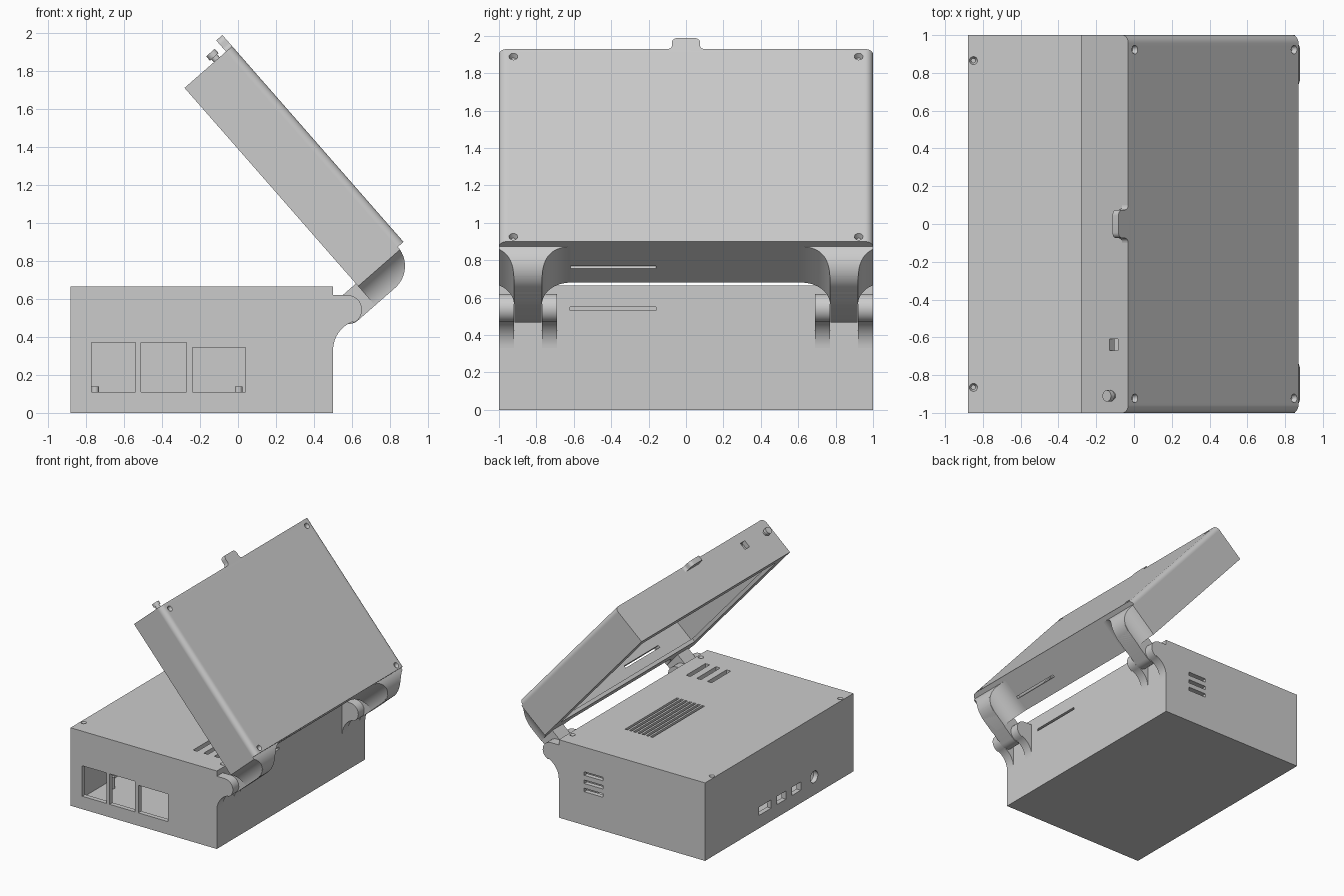
import bpy, bmesh, math
from mathutils import Matrix, Vector

if "Cube" in bpy.data.objects:
    bpy.data.objects.remove(bpy.data.objects["Cube"])

# Lid frame: local x = thickness (outwards), y = width, z = up along the lid
LID = Matrix.Translation((0.62, 0, 0.68)) @ Matrix.Rotation(math.radians(-41.2), 4, 'Y')
I = Matrix.Identity(4)
LEN, THK, PLATE = 1.368, 0.333, 0.29


def arc(cx, cy, r, a0, a1, n=12):
    return [(cx + r * math.cos(math.radians(a0 + (a1 - a0) * i / n)),
             cy + r * math.sin(math.radians(a0 + (a1 - a0) * i / n))) for i in range(n + 1)]


def prism(bm, pts, axis, a, b):
    """Extrude a 2D outline along an axis from a to b."""
    def place(p, t):
        return {'x': (t, p[0], p[1]), 'y': (p[0], t, p[1]), 'z': (p[0], p[1], t)}[axis]
    lo = [bm.verts.new(place(p, a)) for p in pts]
    hi = [bm.verts.new(place(p, b)) for p in pts]
    bm.faces.new(lo)
    bm.faces.new(hi[::-1])
    for i in range(len(pts)):
        j = (i + 1) % len(pts)
        bm.faces.new((lo[i], hi[i], hi[j], lo[j]))


def box(bm, x0, x1, y0, y1, z0, z1):
    prism(bm, [(x0, y0), (x1, y0), (x1, y1), (x0, y1)], 'z', z0, z1)


def cone(bm, center, axis, r1, r2, depth, n=24):
    q = Vector((0, 0, 1)).rotation_difference(Vector(axis)).to_matrix().to_4x4()
    bmesh.ops.create_cone(bm, cap_ends=True, segments=n, radius1=r1, radius2=r2, depth=depth,
                          matrix=Matrix.Translation(center) @ q)


def make(name, build, frame=I):
    bm = bmesh.new()
    build(bm)
    bmesh.ops.recalc_face_normals(bm, faces=bm.faces)
    bm.transform(frame)
    me = bpy.data.meshes.new(name)
    bm.to_mesh(me)
    bm.free()
    ob = bpy.data.objects.new(name, me)
    bpy.context.collection.objects.link(ob)
    return ob


def cut(ob, build, frame=I):
    c = make("cutter", build, frame)
    c.hide_render = True
    m = ob.modifiers.new("cut", 'BOOLEAN')
    m.operation, m.solver, m.object = 'DIFFERENCE', 'EXACT', c
    bpy.context.view_layer.objects.active = ob
    bpy.ops.object.modifier_apply(modifier=m.name)
    bpy.data.objects.remove(c)


# Base tub with front, side and rear openings
base = make("base_tub", lambda b: box(b, -0.88, 0.5, -1, 1, 0, 0.62))
cut(base, lambda b: box(b, -0.84, 0.46, -0.96, 0.96, 0.04, 0.7))


def base_openings(b):
    for x0, x1, z1 in ((-0.77, -0.54, 0.37), (-0.51, -0.27, 0.37), (-0.24, 0.04, 0.345)):
        box(b, x0, x1, -1.1, -0.9, 0.11, z1)
    for y, w in ((0.19, 0.08), (-0.03, 0.06), (-0.23, 0.06)):
        box(b, -0.95, -0.8, y - w, y + w, 0.11, 0.18)
    cone(b, (-0.87, -0.47, 0.155), (1, 0, 0), 0.05, 0.05, 0.2)
    for z in (0.30, 0.37, 0.44):
        box(b, 0.085, 0.26, 0.9, 1.1, z - 0.015, z + 0.015)
    box(b, 0.42, 0.55, -0.62, -0.16, 0.53, 0.55)


cut(base, base_openings)


# Board posts inside the tub
def posts(b):
    for x in (-0.752, 0.003):
        for y in (-0.62, 0.27):
            cone(b, (x, y, 0.085), (0, 0, 1), 0.02, 0.02, 0.11, 16)


make("board_posts", posts)

# Base cover with vents and countersunk holes
cover = make("base_cover", lambda b: box(b, -0.88, 0.5, -1, 1, 0.62, 0.665))


def cover_openings(b):
    for x in (0.15, 0.25, 0.35):
        box(b, x - 0.02, x + 0.02, -0.79, -0.53, 0.6, 0.7)
    for i in range(7):
        x = -0.06 + i * 0.04
        box(b, x - 0.011, x + 0.011, -0.15, 0.55, 0.6, 0.7)
    for x in (-0.85, 0.465):
        for y in (-0.865, 0.865):
            cone(b, (x, y, 0.66), (0, 0, 1), 0.012, 0.026, 0.03)


cut(cover, cover_openings)

# Base knuckles: rounded ears with a concave foot
knuckle = ([(0.49, 0.62)] + arc(0.575, 0.543, 0.077, 90, -70)
           + arc(0.66, 0.33, 0.16, 110, 180) + [(0.49, 0.33)])


def knuckles(b):
    for s in (-1, 1):
        for y0, y1 in ((0.92, 1.0), (0.69, 0.77)):
            prism(b, knuckle, 'y', s * y0, s * y1)


make("base_knuckles", knuckles)

# Lid frame: hollow tray with a screen window
frame = make("lid_frame", lambda b: box(b, 0, PLATE, -1, 1, 0, LEN), LID)
cut(frame, lambda b: box(b, 0.03, 0.4, -0.96, 0.96, 0.04, LEN - 0.04), LID)


def frame_openings(b):
    box(b, -0.1, 0.1, -0.9, 0.9, 0.11, LEN - 0.09)
    box(b, 0.20, 0.26, -0.67, -0.61, LEN - 0.08, LEN + 0.1)
    box(b, 0.115, 0.135, -0.62, -0.16, -0.1, 0.06)


cut(frame, frame_openings, LID)

# Lid back plate with rounded long edges and a pull tab
R = 0.042
plate_section = ([(PLATE, -1), (PLATE, 1)]
                 + [(x, y) for x, y in arc(THK - R, 1 - R, R, 90, 0, 8)]
                 + [(x, y) for x, y in arc(THK - R, R - 1, R, 0, -90, 8)])
plate = make("lid_plate", lambda b: prism(b, plate_section, 'z', 0, LEN), LID)


def plate_holes(b):
    for y in (-0.923, 0.923):
        for z in (0.035, 1.315):
            cone(b, (THK - 0.008, y, z), (1, 0, 0), 0.014, 0.027, 0.04)


cut(plate, plate_holes, LID)

half_tab = arc(0.1, LEN + 0.025, 0.025, 270, 180, 6) + arc(0.045, LEN + 0.048, 0.03, 0, 90, 6)
tab_outline = half_tab + [(-y, z) for y, z in half_tab[::-1]]
make("pull_tab", lambda b: prism(b, tab_outline, 'x', PLATE, THK), LID)


# Knob on the lid's top edge
def knob(b):
    cone(b, (0.225, -0.91, LEN + 0.012), (0, 0, 1), 0.02, 0.02, 0.03)
    cone(b, (0.225, -0.91, LEN + 0.035), (0, 0, 1), 0.03, 0.03, 0.03)


make("knob", knob, LID)

# Lid hinge arms, flaring into the lid's lower edge
H = 0.153
arm = arc(-0.12, -0.0765, 0.0765, 90, 270) + arc(0.14, 0, H, 270, 360, 16)


def arms(b):
    for s in (-1, 1):
        prism(b, arm, 'y', s * 0.773, s * 0.917)


def flares(b):
    for s in (-1, 1):
        rings = []
        for i in range(17):
            n = H * (1 - math.cos(math.pi / 2 * i / 16)) if i < 16 else H
            u = 0.14 + math.sqrt(max(H * H - n * n, 0))
            f = H - math.sqrt(max(H * H - (H - n) ** 2, 0))
            y0, y1 = s * (0.77 - f), s * min(0.92 + f, 1)
            rings.append([b.verts.new(p) for p in
                          ((0, y0, -n), (u, y0, -n), (u, y1, -n), (0, y1, -n))])
        b.faces.new(rings[0])
        b.faces.new(rings[-1])
        for p, q in zip(rings, rings[1:]):
            for k in range(4):
                b.faces.new((p[k], p[k - 1], q[k - 1], q[k]))


make("hinge_arms", arms, LID)
make("hinge_flares", flares, LID)

# Smooth the round parts, keep edges crisp
bpy.ops.object.select_all(action='SELECT')
bpy.ops.object.shade_smooth_by_angle(angle=math.radians(30))
